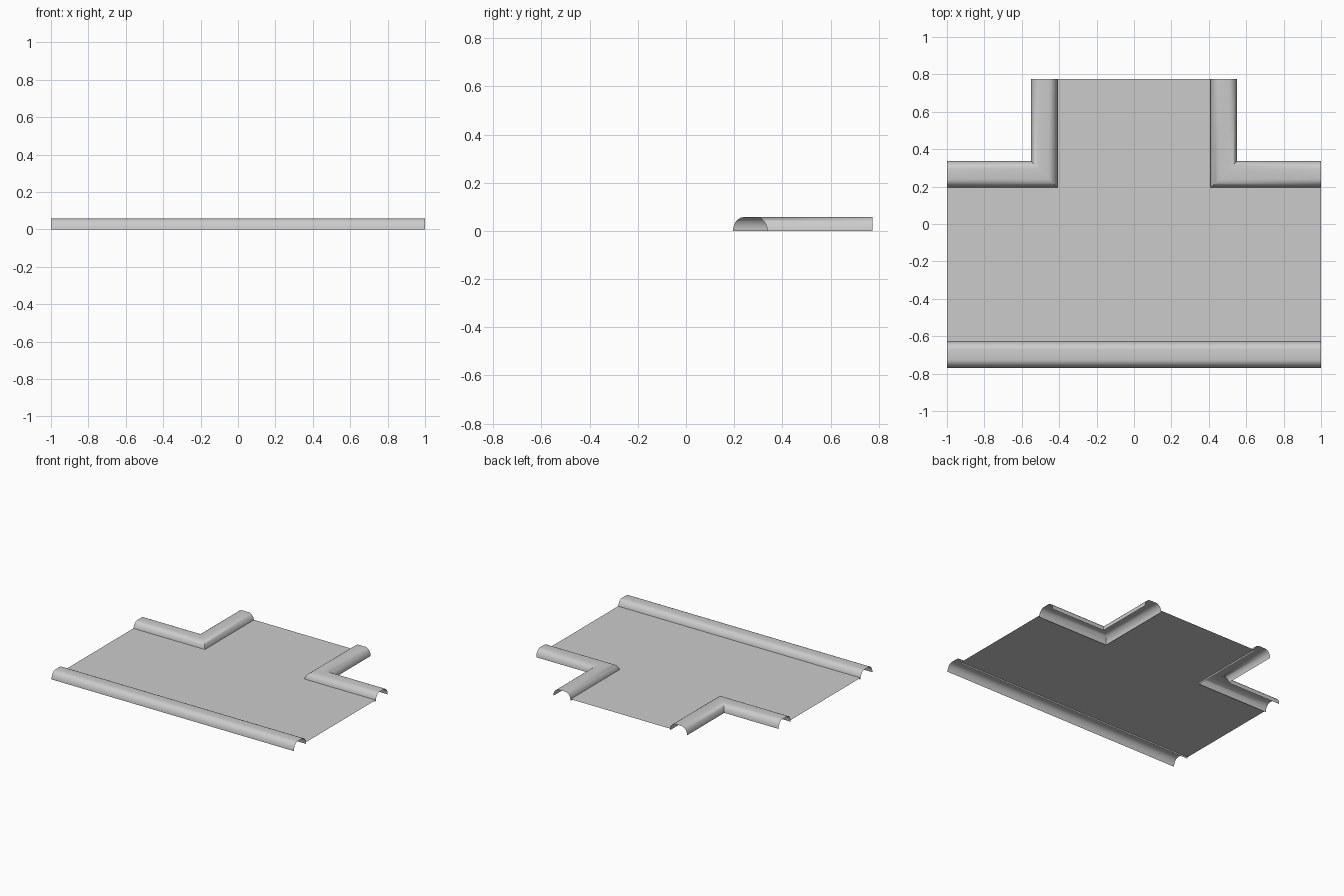
import bpy
import math
from mathutils import Vector

cube = bpy.data.objects.get("Cube")
if cube:
    bpy.data.objects.remove(cube, do_unlink=True)

grey = bpy.data.materials.new("plain_grey")
grey.use_nodes = True
colour = (0.6, 0.6, 0.6, 1)
grey.diffuse_color = colour
grey.node_tree.nodes["Principled BSDF"].inputs["Base Color"].default_value = colour

BACK, FRONT = 0.775, -0.77       # ends in y
ARM, SIDE = 0.41, 0.195          # inner corner of the junction
WIDTH, HEIGHT, FLOOR_Z = 0.142, 0.057, 0.012


def make_object(name, verts, faces):
    mesh = bpy.data.meshes.new(name)
    mesh.from_pydata(verts, [], faces)
    mesh.materials.append(grey)
    obj = bpy.data.objects.new(name, mesh)
    bpy.context.collection.objects.link(obj)
    return obj


def kerb_profile(steps=6):
    """Open half-round section: offset from the inner edge, and height."""
    radius = 0.045
    inner = [(radius * (1 - math.cos(a)), HEIGHT * math.sin(a))
             for a in (i * math.pi / 2 / steps for i in range(steps + 1))]
    return inner + [(WIDTH - d, z) for d, z in reversed(inner)]


def sweep(name, path):
    """Sweep the section along (point, outward offset) stations."""
    profile = kerb_profile()
    n = len(profile)
    verts = [(p[0] + o[0] * d, p[1] + o[1] * d, z)
             for p, o in path for d, z in profile]
    faces = [(s * n + i, s * n + i + 1, (s + 1) * n + i + 1, (s + 1) * n + i)
             for s in range(len(path) - 1) for i in range(n - 1)]
    obj = make_object(name, verts, faces)
    # Turn the sheet so that its crown faces up
    if sum(f.normal.z for f in obj.data.polygons) < 0:
        obj.data.flip_normals()
    bpy.ops.object.select_all(action="DESELECT")
    obj.select_set(True)
    bpy.context.view_layer.objects.active = obj
    bpy.ops.object.shade_smooth_by_angle(angle=math.radians(40))
    return obj


# T-shaped floor sheet
half = [(1, FRONT + WIDTH), (1, SIDE), (ARM, SIDE), (ARM, BACK)]
outline = half + [(-x, y) for x, y in reversed(half)]
make_object("floor", [(x, y, FLOOR_Z) for x, y in outline],
            [tuple(range(len(outline)))])

# Straight kerb along the front
sweep("front_kerb", [((x, FRONT + WIDTH), (0, -1)) for x in (-1, 1)])

# Mitred corner kerbs at the back
for side, name in ((1, "left_corner_kerb"), (-1, "right_corner_kerb")):
    sweep(name, [((side, SIDE), (0, 1)),
                 ((side * ARM, SIDE), (side, 1)),
                 ((side * ARM, BACK), (side, 0))])
